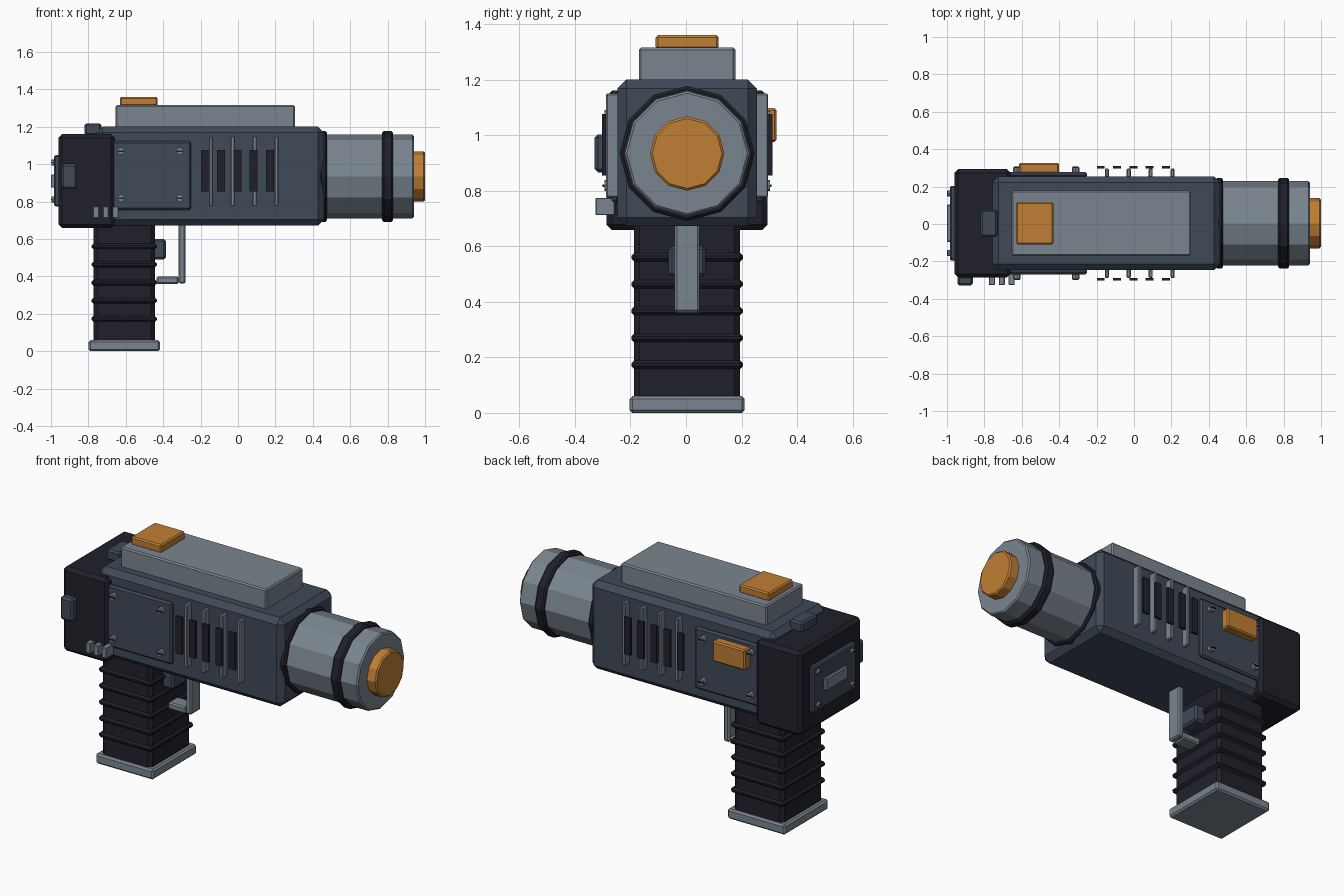
import bpy, math
from mathutils import Matrix

if "Cube" in bpy.data.objects:
    bpy.data.objects.remove(bpy.data.objects["Cube"])

CY = 0.004  # centre line of the tool in y


def mat(name, rgb):
    m = bpy.data.materials.new(name)
    m.diffuse_color = (*rgb, 1)
    m.use_nodes = True
    m.node_tree.nodes["Principled BSDF"].inputs["Base Color"].default_value = m.diffuse_color
    return m


BLUE = mat("slate blue", (0.050, 0.067, 0.097))
GREY = mat("light grey", (0.195, 0.235, 0.275))
DARK = mat("near black", (0.0145, 0.0145, 0.023))
ORANGE = mat("orange", (0.53, 0.21, 0.035))


def finish(o, name, m, bevel):
    o.name = name
    o.data.materials.append(m)
    if bevel:
        b = o.modifiers.new("bevel", 'BEVEL')
        b.width, b.segments, b.limit_method = bevel, 1, 'ANGLE'
        b.angle_limit = math.radians(40)
    return o


def box(name, x, y, z, m, bevel=0.008):
    """Chamfered box from (min, max) ranges."""
    bpy.ops.mesh.primitive_cube_add(size=1)
    o = bpy.context.object
    c = [(a + b) / 2 for a, b in (x, y, z)]
    s = [abs(b - a) for a, b in (x, y, z)]
    o.data.transform(Matrix.Translation(c) @ Matrix.Diagonal((*s, 1)))
    return finish(o, name, m, bevel)


def mid(h):
    return (CY - h, CY + h)


def side(s, a, b):
    """y range from a to b away from the centre line, on side s."""
    return tuple(sorted((CY + s * a, CY + s * b)))


def cyl(name, r, a, b, axis, pos, m, bevel=0, n=12):
    """Cylinder from a to b along x or y; pos is the other two coordinates."""
    bpy.ops.mesh.primitive_cylinder_add(vertices=n, radius=r, depth=abs(b - a))
    o = bpy.context.object
    c = (a + b) / 2
    if axis == 'x':
        t = Matrix.Translation((c, *pos)) @ Matrix.Rotation(math.pi / 2, 4, 'Y')
    else:
        t = Matrix.Translation((pos[0], c, pos[1])) @ Matrix.Rotation(math.pi / 2, 4, 'X')
    o.data.transform(t)
    return finish(o, name, m, bevel)


# Main housing, rear block and top cover
box("housing", (-0.757, 0.46), mid(0.251), (0.672, 1.2), BLUE, 0.032)
box("rear_block", (-0.96, -0.66), mid(0.29), (0.658, 1.16), DARK, 0.02)
box("top_cover", (-0.655, 0.305), mid(0.174), (1.19, 1.315), GREY)
box("top_button", (-0.63, -0.43), mid(0.113), (1.31, 1.36), ORANGE)
box("rear_latch", (-0.82, -0.73), mid(0.072), (1.155, 1.218), BLUE, 0.01)

# Barrel with collars and front lens
BZ = 0.934
cyl("barrel", 0.225, 0.44, 0.94, 'x', (CY, BZ), GREY, 0.008)
cyl("rear_collar", 0.243, 0.438, 0.475, 'x', (CY, BZ), DARK, 0.008)
cyl("front_collar", 0.243, 0.77, 0.83, 'x', (CY, BZ), DARK, 0.01)
cyl("lens", 0.134, 0.92, 1.0, 'x', (CY, BZ), ORANGE, 0.008)

# Grip with ridges and foot
box("grip", (-0.772, -0.445), mid(0.191), (0.03, 0.70), DARK, 0.02)
for i in range(5):
    z = 0.173 + i * 0.0968
    box(f"grip_ridge_{i}", (-0.783, -0.434), mid(0.201), (z - 0.015, z + 0.015), DARK, 0.01)
box("grip_foot", (-0.798, -0.418), mid(0.207), (0, 0.06), GREY, 0.01)

# Trigger and guard
box("trigger", (-0.46, -0.385), mid(0.067), (0.49, 0.60), BLUE, 0.012)
box("guard_post", (-0.317, -0.28), mid(0.045), (0.362, 0.69), GREY)
box("guard_bar", (-0.435, -0.318), mid(0.045), (0.358, 0.40), GREY)

# Side panels with screws, ribs and vent slats, on both sides
for s, tag in ((-1, "front"), (1, "back")):
    box(f"{tag}_panel", (-0.686, -0.25), side(s, 0.245, 0.273), (0.756, 1.123), BLUE, 0.01)
    for x in (-0.626, -0.312):
        for z in (0.818, 1.07):
            cyl(f"{tag}_screw", 0.02, CY + s * 0.265, CY + s * 0.298, 'y', (x, z), GREY, n=8)
            box(f"{tag}_screw_slot", (x - 0.016, x + 0.016), side(s, 0.29, 0.304),
                (z - 0.004, z + 0.004), DARK, 0)
    for i in range(4):
        x = -0.145 + i * 0.117
        box(f"{tag}_rib_{i}", (x - 0.011, x + 0.011), side(s, 0.245, 0.292), (0.775, 1.15), GREY, 0.005)
    for i in range(5):
        x = -0.178 + i * 0.0872
        box(f"{tag}_vent_slat_{i}", (x - 0.021, x + 0.021), side(s, 0.292, 0.307), (0.855, 1.076), DARK, 0)

# Side controls
box("back_switch", (-0.615, -0.40), side(1, 0.265, 0.322), (0.975, 1.097), ORANGE)
box("front_knob", (-0.945, -0.86), side(-1, 0.28, 0.333), (0.866, 1.003), BLUE, 0.012)
for i in range(3):
    x = -0.76 + i * 0.053
    box(f"front_key_{i}", (x - 0.016, x + 0.016), side(-1, 0.26, 0.33), (0.712, 0.774), GREY, 0.003)

# Rear plate with name strip and screws
box("rear_plate", (-0.983, -0.95), mid(0.2), (0.773, 1.048), BLUE)
box("rear_strip", (-1.0, -0.975), mid(0.1), (0.875, 0.945), GREY, 0.004)
for y in (-0.16, 0.16):
    for z in (0.812, 1.008):
        cyl("rear_screw", 0.016, -0.997, -0.97, 'x', (CY + y, z), GREY, n=8)
        box("rear_screw_slot", (-1.0, -0.99), (CY + y - 0.013, CY + y + 0.013),
            (z - 0.003, z + 0.003), DARK, 0)
